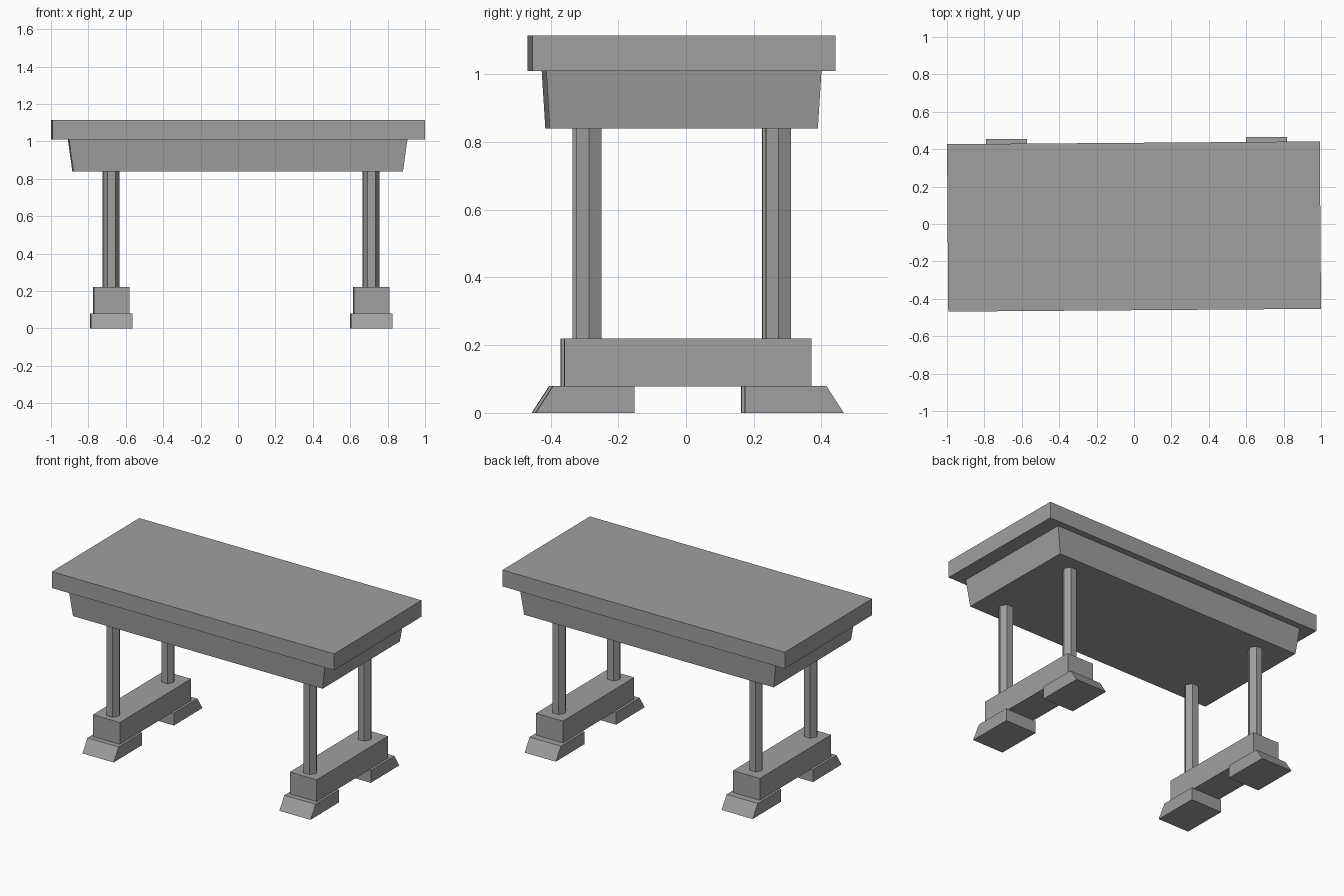
import bpy, bmesh
from mathutils import Matrix, Vector

cube = bpy.data.objects.get("Cube")
if cube:
    bpy.data.objects.remove(cube, do_unlink=True)

grey = bpy.data.materials.new("stone_grey")
grey.use_nodes = True
colour = (0.35, 0.35, 0.35, 1)
grey.diffuse_color = colour
grey.node_tree.nodes["Principled BSDF"].inputs["Base Color"].default_value = colour

TURN = Matrix.Rotation(0.0075, 4, "Z")  # the whole table stands slightly askew


def finish(name, bm, location):
    bmesh.ops.recalc_face_normals(bm, faces=bm.faces)
    mesh = bpy.data.meshes.new(name)
    bm.to_mesh(mesh)
    bm.free()
    mesh.materials.append(grey)
    obj = bpy.data.objects.new(name, mesh)
    obj.matrix_world = TURN @ Matrix.Translation(location)
    bpy.context.collection.objects.link(obj)
    return obj


def block(name, centre, bottom, top, z0, z1):
    """Box with separate (width, depth) at its bottom and top."""
    bm = bmesh.new()
    bmesh.ops.create_cube(bm, size=1)
    for v in bm.verts:
        w, d = top if v.co.z > 0 else bottom
        v.co = Vector((v.co.x * w, v.co.y * d, z1 if v.co.z > 0 else z0))
    return finish(name, bm, (*centre, 0))


def post(name, centre, radius, z0, z1):
    """Six-sided column."""
    bm = bmesh.new()
    bmesh.ops.create_cone(bm, cap_ends=True, segments=6, radius1=radius,
                          radius2=radius, depth=z1 - z0,
                          matrix=Matrix.Rotation(1.5707963, 4, "Z"))
    # Put a corner on the x axis whichever way the primitive starts
    if max(v.co.x for v in bm.verts) < radius * 0.95:
        bmesh.ops.rotate(bm, verts=bm.verts, matrix=Matrix.Rotation(0.5235988, 3, "Z"))
    return finish(name, bm, (*centre, (z0 + z1) / 2))


def foot(name, centre, side):
    """Block whose outer end slopes down to the ground."""
    bm = bmesh.new()
    profile = [(0.163, 0), (0.455, 0), (0.4035, 0.08), (0.163, 0.08)]
    face = bm.faces.new([bm.verts.new((-0.11, side * y, z)) for y, z in profile])
    new = bmesh.ops.extrude_face_region(bm, geom=[face])["geom"]
    bmesh.ops.translate(bm, vec=(0.22, 0, 0),
                        verts=[g for g in new if isinstance(g, bmesh.types.BMVert)])
    return finish(name, bm, (*centre, 0))


# Top slab and the tapered apron beneath it
block("table_top", (0, -0.0135), (1.993, 0.895), (1.993, 0.895), 1.01, 1.115)
block("apron", (-0.002, -0.013), (1.762, 0.792), (1.81, 0.813), 0.84, 1.01)

# Two trestles, each with a beam, two posts and two feet
for x, side in ((-0.678, "right"), (0.712, "left")):
    block(f"{side}_foot_beam", (x, 0), (0.19, 0.73), (0.19, 0.73), 0.078, 0.22)
    for s, end in ((-1, "front"), (1, "back")):
        post(f"{side}_{end}_leg", (x - 0.001, -0.0125 + s * 0.28), 0.043, 0.22, 0.84)
        foot(f"{side}_{end}_foot", (x, 0.005), s)
